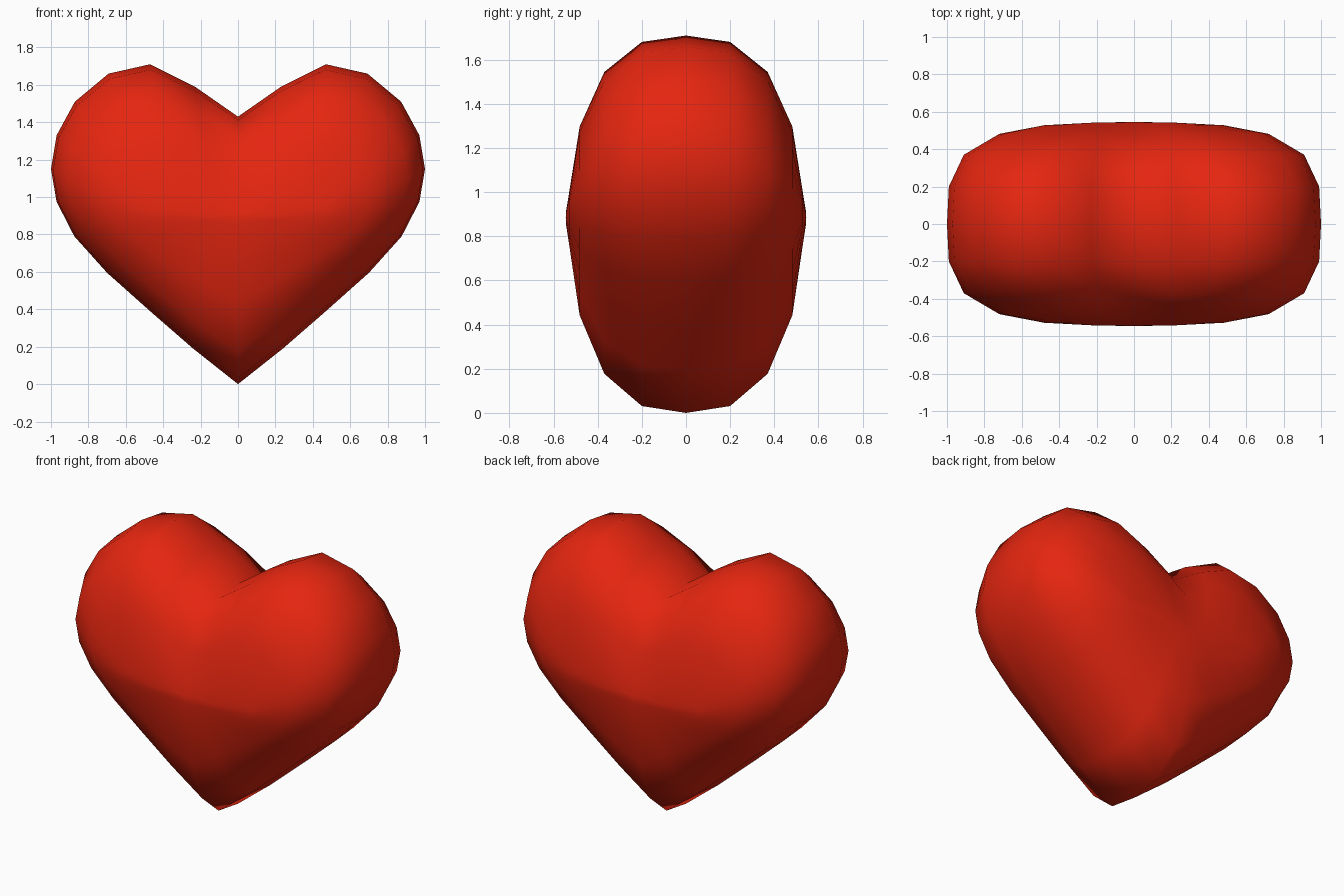
import bpy, bmesh

if "Cube" in bpy.data.objects:
    bpy.data.objects.remove(bpy.data.objects["Cube"])

red = bpy.data.materials.new("heart red")
red.diffuse_color = (0.78, 0.019, 0.005, 1)
red.use_nodes = True
red.node_tree.nodes["Principled BSDF"].inputs["Base Color"].default_value = red.diffuse_color

# Right half of the heart outline (x, z), tip to cleft, then mirrored
half = [(0, 0), (0.24, 0.19), (0.47, 0.39), (0.70, 0.595), (0.875, 0.79),
        (0.97, 0.975), (1.0, 1.15), (0.97, 1.33), (0.872, 1.51),
        (0.692, 1.66), (0.47, 1.71), (0.23, 1.59), (0, 1.43)]
outline = half + [(-x, z) for x, z in half[-2:0:-1]]

# Layers through the depth: y, width scale, height scale
layers = [(0.0, 1.0, 1.0), (0.2, 0.99, 0.965), (0.37, 0.91, 0.80),
          (0.482, 0.72, 0.50), (0.528, 0.48, 0.15), (0.543, 0.2, 0.04)]
layers = [(-y, a, b) for y, a, b in layers[:0:-1]] + layers
MID = 0.885

bm = bmesh.new()
rings = []
for y, sx, sz in layers:
    rings.append([bm.verts.new((x * sx, y, MID + (z - MID) * sz)) for x, z in outline])

# Skin between neighbouring layers, then close front and back
n = len(outline)
for r0, r1 in zip(rings, rings[1:]):
    for i in range(n):
        j = (i + 1) % n
        bm.faces.new((r0[i], r0[j], r1[j], r1[i]))
for ring, y in ((rings[0], -0.545), (rings[-1], 0.545)):
    centre = bm.verts.new((0, y, MID))
    for i in range(n):
        bm.faces.new((ring[i], ring[(i + 1) % n], centre))
bmesh.ops.recalc_face_normals(bm, faces=bm.faces)
for f in bm.faces:
    f.smooth = True

mesh = bpy.data.meshes.new("heart")
bm.to_mesh(mesh)
bm.free()
mesh.materials.append(red)
heart = bpy.data.objects.new("heart", mesh)
bpy.context.collection.objects.link(heart)
